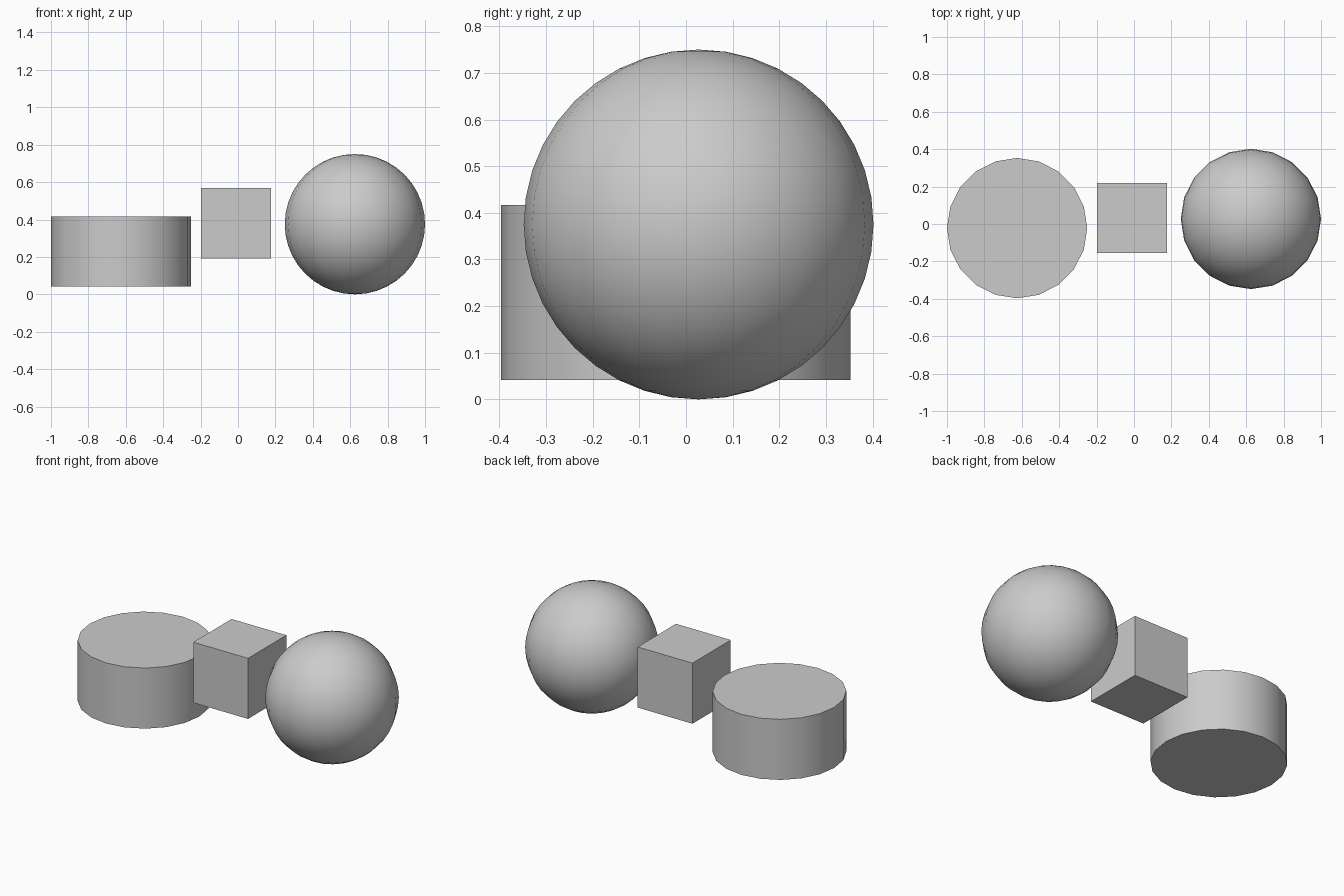
import bpy
import math

default_cube = bpy.data.objects.get("Cube")
if default_cube:
    bpy.data.objects.remove(default_cube, do_unlink=True)

SIZE = 0.375   # shared module: sphere and drum radius, block edge, drum height
SIDES = 20

# One plain grey for every part
grey = bpy.data.materials.new("light_grey")
grey.use_nodes = True
colour = (0.6, 0.6, 0.6, 1.0)
grey.diffuse_color = colour
grey.node_tree.nodes["Principled BSDF"].inputs["Base Color"].default_value = colour


def finish(name, smooth=False):
    """Name the active object, colour it and optionally smooth it."""
    obj = bpy.context.object
    obj.name = name
    obj.data.name = name
    obj.data.materials.append(grey)
    if smooth:
        bpy.ops.object.shade_smooth_by_angle(angle=math.radians(30))
    return obj


# Short cylinder on the right
bpy.ops.mesh.primitive_cylinder_add(
    vertices=SIDES, radius=SIZE, depth=SIZE, location=(-0.625, -0.022, 0.229))
finish("cylinder_drum", smooth=True)

# Cube in the middle
bpy.ops.mesh.primitive_cube_add(size=SIZE, location=(-0.01, 0.032, 0.38))
finish("middle_block")

# Sphere on the left
bpy.ops.mesh.primitive_uv_sphere_add(
    segments=SIDES, ring_count=SIDES, radius=SIZE, location=(0.625, 0.027, SIZE))
finish("round_ball", smooth=True)
